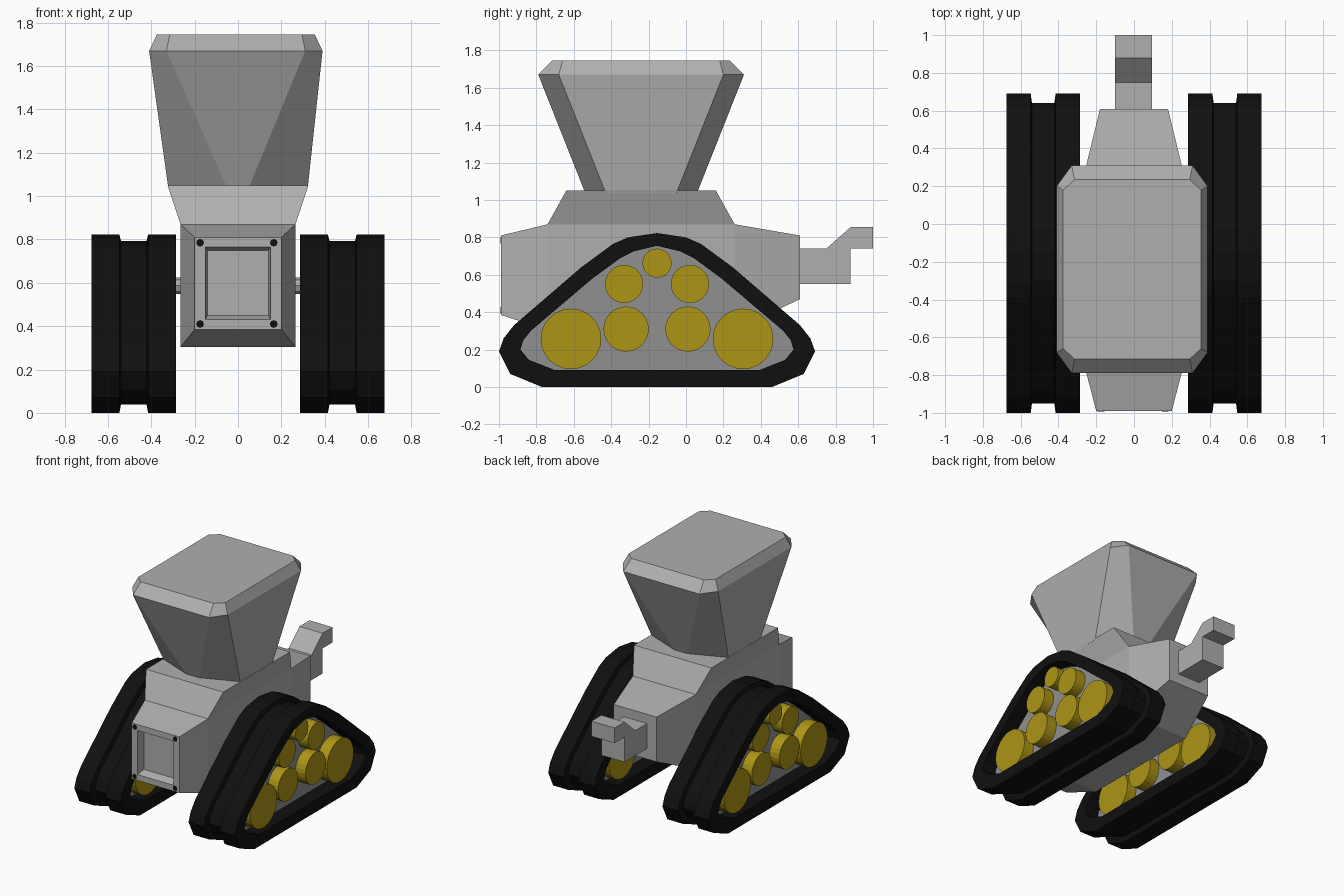
import bpy, bmesh, math
from mathutils import Matrix

if "Cube" in bpy.data.objects:
    bpy.data.objects.remove(bpy.data.objects["Cube"])


def material(name, rgb):
    m = bpy.data.materials.new(name)
    m.diffuse_color = (*rgb, 1)
    m.use_nodes = True
    m.node_tree.nodes["Principled BSDF"].inputs["Base Color"].default_value = m.diffuse_color
    return m


GREY = material("light_grey", (0.43, 0.43, 0.43))
WEB = material("mid_grey", (0.28, 0.28, 0.28))
YELLOW = material("wheel_yellow", (0.42, 0.30, 0.008))
BLACK = material("rubber_black", (0.005, 0.005, 0.005))


def finish(name, bm, mat, mirror=False):
    bmesh.ops.recalc_face_normals(bm, faces=bm.faces[:])
    me = bpy.data.meshes.new(name)
    bm.to_mesh(me)
    bm.free()
    me.materials.append(mat)
    ob = bpy.data.objects.new(name, me)
    bpy.context.collection.objects.link(ob)
    if mirror:
        ob.modifiers.new("mirror", 'MIRROR').use_mirror_merge = False
    return ob


def loft(name, rings, mat, cyclic=False, mirror=False):
    """Skin a list of equal-length closed rings; cap the ends unless cyclic."""
    bm = bmesh.new()
    vs = [[bm.verts.new(p) for p in r] for r in rings]
    n = len(rings[0])
    pairs = list(zip(vs, vs[1:])) + ([(vs[-1], vs[0])] if cyclic else [])
    for a, b in pairs:
        for i in range(n):
            j = (i + 1) % n
            bm.faces.new((a[i], a[j], b[j], b[i]))
    if not cyclic:
        bm.faces.new(vs[0])
        bm.faces.new(vs[-1])
    return finish(name, bm, mat, mirror)


def cylinder(name, y, z, r, x0, x1, mat, sides, mirror=False):
    ring = [(y + r * math.cos(2 * math.pi * i / sides),
             z + r * math.sin(2 * math.pi * i / sides)) for i in range(sides)]
    return loft(name, [[(x, *p) for p in ring] for x in (x0, x1)], mat, mirror=mirror)


def cross(y, w, z0, z1):
    return [(-w, y, z0), (w, y, z0), (w, y, z1), (-w, y, z1)]


def deck(z, w, y0, y1):
    return [(-w, y0, z), (w, y0, z), (w, y1, z), (-w, y1, z)]


# main hull, the first rings form the recessed front panel
loft("hull", [cross(-0.93, 0.14, 0.45, 0.75), cross(-0.99, 0.15, 0.43, 0.765),
              cross(-0.99, 0.20, 0.385, 0.81), cross(-0.74, 0.265, 0.305, 0.87),
              cross(0.26, 0.265, 0.305, 0.87), cross(0.61, 0.18, 0.47, 0.81)], GREY)
# flared cab above the hull
loft("upper_cab", [deck(0.87, 0.265, -0.74, 0.26), deck(1.05, 0.325, -0.64, 0.16)], GREY)

# corner bolts on the front panel
for x in (-0.175, 0.165):
    for z in (0.41, 0.785):
        bm = bmesh.new()
        bmesh.ops.create_cone(bm, cap_ends=True, segments=8, radius1=0.018, radius2=0.018,
                              depth=0.006, matrix=Matrix.Translation((x, -0.99, z)) @
                              Matrix.Rotation(math.pi / 2, 4, 'X'))
        finish("panel_bolt", bm, BLACK)


# hopper: chamfered rectangles stacked upwards
def octagon(z, x, y, cx, hx, hy):
    """Half sizes x, y; hx, hy are where the corner chamfers begin."""
    c = -0.24
    return [(cx + a, c + b, z) for a, b in
            [(-hx, -y), (hx, -y), (x, -hy), (x, hy), (hx, y), (-hx, y), (-x, hy), (-x, -hy)]]


loft("hopper", [octagon(1.04, 0.322, 0.30, 0, 0.05, 0.19),
                octagon(1.67, 0.40, 0.55, -0.01, 0.32, 0.44),
                octagon(1.745, 0.365, 0.475, -0.01, 0.305, 0.42)], GREY)

# stepped rear hitch
hitch = [(0.60, 0.55), (0.88, 0.55), (0.88, 0.74), (1.0, 0.74),
         (1.0, 0.855), (0.88, 0.855), (0.75, 0.74), (0.60, 0.74)]
loft("rear_hitch", [[(x, *p) for p in hitch] for x in (-0.1, 0.095)], GREY)

# axle joining both track units
cylinder("axle", -0.155, 0.587, 0.038, -0.45, 0.45, GREY, 8)

# track outlines in (y, z): rear half, mirrored about the apex
MID = -0.155
outer = [(0.46, 0), (0.63, 0.07), (0.69, 0.19), (0.665, 0.26), (0.61, 0.33),
         (0.25, 0.64), (0.08, 0.765), (0.0, 0.80)]
inner = [(0.39, 0.09), (0.53, 0.145), (0.575, 0.20), (0.56, 0.25), (0.52, 0.30),
         (0.19, 0.58), (0.04, 0.69), (-0.03, 0.725)]


def whole(half, apex):
    return half + [(MID, apex)] + [(2 * MID - y, z) for y, z in reversed(half)]


outer, inner = whole(outer, 0.823), whole(inner, 0.755)

# belt section: (x, blend from outer to inner), with a groove down the middle
section = [(0.285, 1), (0.285, 0), (0.415, 0), (0.422, 0.44),
           (0.54, 0.44), (0.547, 0), (0.675, 0), (0.675, 1)]
rings = [[(x, oy + (iy - oy) * t, oz + (iz - oz) * t) for x, t in section]
         for (oy, oz), (iy, iz) in zip(outer, inner)]
loft("track_belt", rings, BLACK, cyclic=True, mirror=True)

# plate carrying the wheels
loft("track_frame", [[(x, *p) for p in inner] for x in (0.40, 0.56)], WEB, mirror=True)

# wheels
for dy, z, r in [(0.46, 0.257, 0.162), (0.165, 0.31, 0.121), (0.176, 0.551, 0.102)]:
    for s in (-1, 1):
        cylinder("track_wheel", MID + s * dy, z, r, 0.32, 0.645, YELLOW, 24, mirror=True)
cylinder("top_wheel", MID, 0.662, 0.078, 0.32, 0.645, YELLOW, 24, mirror=True)
